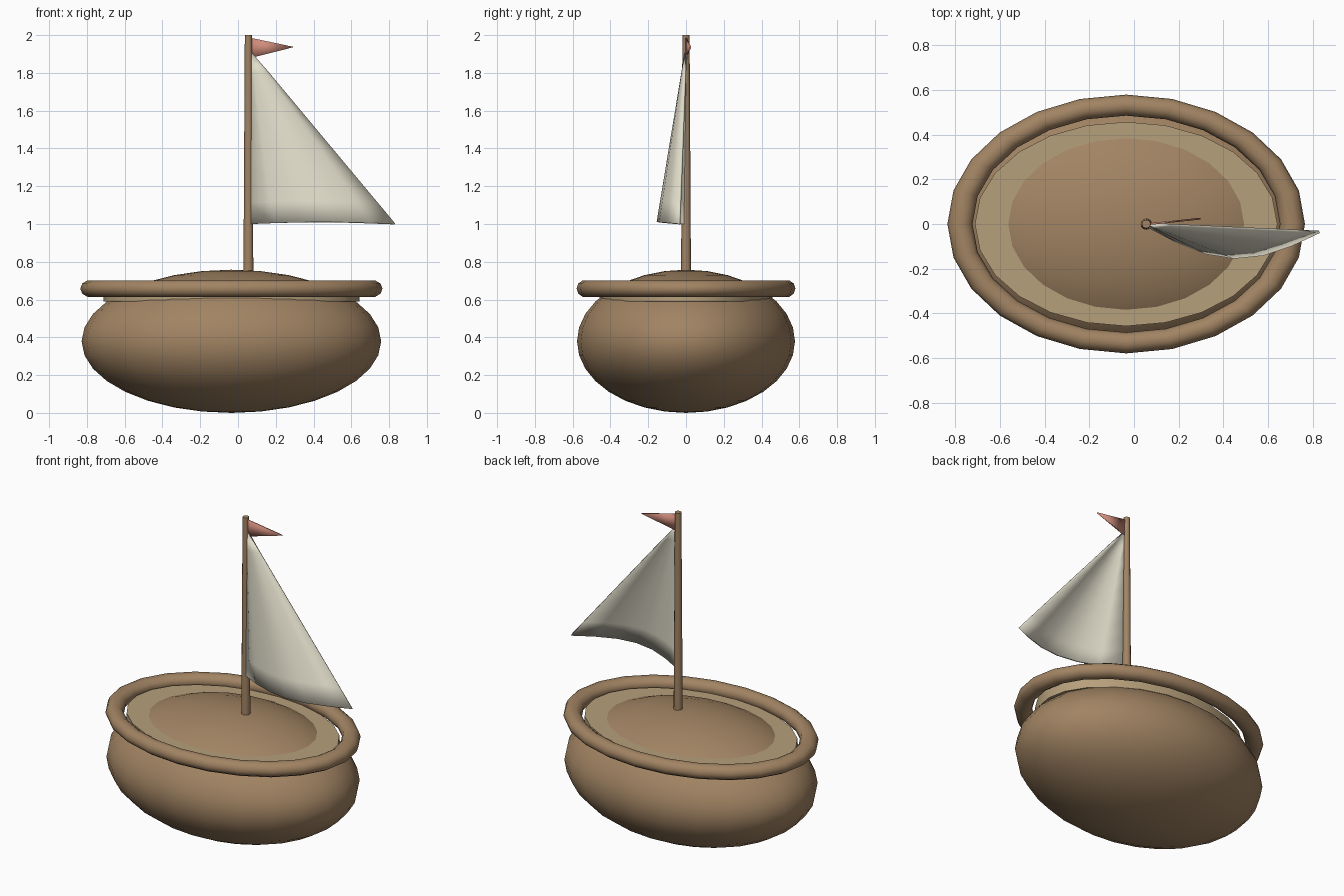
import bpy, bmesh, math
from mathutils import Vector

if "Cube" in bpy.data.objects:
    bpy.data.objects.remove(bpy.data.objects["Cube"])


def material(name, rgb):
    m = bpy.data.materials.new(name)
    m.diffuse_color = (*rgb, 1)
    m.use_nodes = True
    m.node_tree.nodes["Principled BSDF"].inputs["Base Color"].default_value = m.diffuse_color
    return m


WOOD = material("wood", (0.36, 0.23, 0.125))
PALE = material("pale_wood", (0.47, 0.35, 0.2))
CLOTH = material("cloth", (0.76, 0.73, 0.6))
RED = material("red_cloth", (0.62, 0.26, 0.2))
CX = -0.035  # hull centre


def finish(ob, name, mat, angle=60):
    ob.name = name
    ob.data.materials.append(mat)
    bpy.ops.object.select_all(action='DESELECT')
    ob.select_set(True)
    bpy.context.view_layer.objects.active = ob
    bpy.ops.object.shade_smooth_by_angle(angle=math.radians(angle))
    return ob


def mesh_object(name, verts, faces, mat, angle=60):
    me = bpy.data.meshes.new(name)
    me.from_pydata(verts, [], faces)
    ob = bpy.data.objects.new(name, me)
    bpy.context.collection.objects.link(ob)
    return finish(ob, name, mat, angle)


# Rounded hull
bpy.ops.mesh.primitive_uv_sphere_add(segments=24, ring_count=16, radius=1, location=(CX, 0, 0.379))
hull = bpy.context.object
hull.scale = (0.793, 0.577, 0.379)
finish(hull, "hull", WOOD)

# Deck disc, with the hull crown rising through it
bpy.ops.mesh.primitive_cylinder_add(vertices=24, radius=1, depth=0.07, location=(CX, 0, 0.625))
deck = bpy.context.object
deck.scale = (0.677, 0.457, 1)
finish(deck, "deck", PALE, 40)

# Oval rim tube
N, M = 24, 10
verts, faces = [], []
for i in range(N):
    a = 2 * math.pi * i / N
    for j in range(M):
        b = 2 * math.pi * j / M
        c = math.cos(b)
        verts.append((CX + (0.744 + 0.056 * c) * math.cos(a),
                      (0.532 + 0.047 * c) * math.sin(a),
                      0.658 + 0.046 * math.sin(b)))
        k, l = (i + 1) % N, (j + 1) % M
        faces.append((i * M + j, k * M + j, k * M + l, i * M + l))
mesh_object("rim", verts, faces, WOOD)

# Tapered mast
bpy.ops.mesh.primitive_cone_add(vertices=12, radius1=0.027, radius2=0.019, depth=1.4,
                                location=(0.055, 0, 1.3))
finish(bpy.context.object, "mast", WOOD, 40)

# Bellied triangular sail: rows shrink toward the head
COLS, ROWS = 6, 8
head, tack, clew = Vector((0.066, 0, 1.915)), Vector((0.066, -0.012, 1.0)), Vector((0.83, -0.035, 1.0))
verts, faces = [head], []
for r in range(1, ROWS + 1):
    t = r / ROWS
    left, right = head.lerp(tack, t), head.lerp(clew, t)
    for c in range(COLS + 1):
        u = c / COLS
        bow = math.sin(math.pi * u) * t
        verts.append(left.lerp(right, u) + Vector((0, -0.126 * bow, 0.01 * bow)))
        if c < COLS:
            s = 1 + (r - 1) * (COLS + 1) + c
            if r == 1:
                faces.append((0, s, s + 1))
            else:
                p = s - COLS - 1
                faces.append((p, s, s + 1, p + 1))
sail = mesh_object("sail", verts, faces, CLOTH, 180)
solid = sail.modifiers.new("thickness", 'SOLIDIFY')
solid.thickness = 0.012
solid.offset = 0

# Small pennant
flag = mesh_object("pennant", [(0.07, 0, 1.985), (0.07, 0, 1.88), (0.297, 0.024, 1.937)],
                   [(0, 1, 2)], RED, 30)
solid = flag.modifiers.new("thickness", 'SOLIDIFY')
solid.thickness = 0.008
solid.offset = 0
